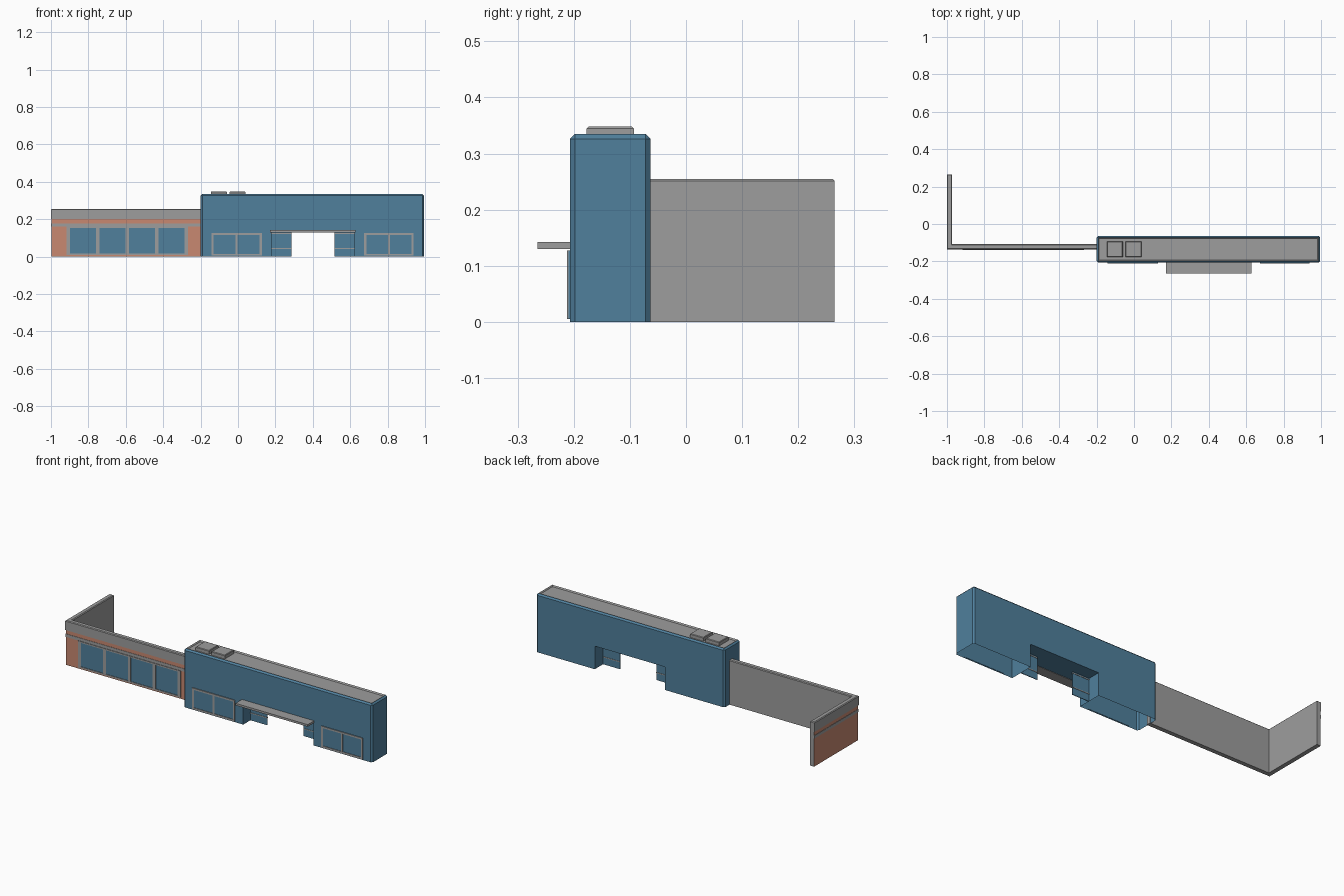
import bpy, bmesh
from mathutils import Vector

if "Cube" in bpy.data.objects:
    bpy.data.objects.remove(bpy.data.objects["Cube"])


def material(name, rgb):
    m = bpy.data.materials.new(name)
    m.diffuse_color = (*rgb, 1)
    m.use_nodes = True
    m.node_tree.nodes["Principled BSDF"].inputs["Base Color"].default_value = m.diffuse_color
    return m


BLUE = material("slate blue", (0.08, 0.215, 0.335))
GREY = material("mid grey", (0.34, 0.34, 0.34))
SALMON = material("salmon brick", (0.58, 0.25, 0.165))


def finish(bm, name, mats):
    bm.normal_update()
    me = bpy.data.meshes.new(name)
    bm.to_mesh(me)
    bm.free()
    for m in mats:
        me.materials.append(m)
    ob = bpy.data.objects.new(name, me)
    bpy.context.collection.objects.link(ob)
    return ob


def prism(points, offset):
    """Closed solid: a flat outline pushed along an offset."""
    bm = bmesh.new()
    face = bm.faces.new([bm.verts.new(p) for p in points])
    ext = bmesh.ops.extrude_face_region(bm, geom=[face])
    moved = [v for v in ext["geom"] if isinstance(v, bmesh.types.BMVert)]
    bmesh.ops.translate(bm, verts=moved, vec=Vector(offset))
    if not any(len(e.link_faces) == 1 for e in bm.edges):
        bmesh.ops.recalc_face_normals(bm, faces=bm.faces[:])
        return bm
    bm.faces.new([v for v in face.verts])
    bmesh.ops.recalc_face_normals(bm, faces=bm.faces[:])
    return bm


def box(name, x0, x1, y0, y1, z0, z1, mat, bevel=0):
    bm = prism([(x0, y0, z0), (x1, y0, z0), (x1, y1, z0), (x0, y1, z0)], (0, 0, z1 - z0))
    if bevel:
        top = [e for e in bm.edges if all(v.co.z > z1 - 1e-5 for v in e.verts)]
        bmesh.ops.bevel(bm, geom=top, offset=bevel, segments=1, affect='EDGES')
    return finish(bm, name, [mat])


# Main block: front outline with a passage notch, open underneath
X0, X1, Y0, Y1, TOP = -0.2, 0.995, -0.207, -0.063, 0.335
D0, D1, DH = 0.178, 0.622, 0.132
outline = [(X0, 0), (D0, 0), (D0, DH), (D1, DH), (D1, 0), (X1, 0), (X1, TOP), (X0, TOP)]
bm = prism([(x, Y0, z) for x, z in outline], (0, Y1 - Y0, 0))
rim = []
for e in bm.edges:
    a, b = (v.co for v in e.verts)
    at_top = min(a.z, b.z) > TOP - 1e-4
    corner = abs(a.z - b.z) > 0.3
    if at_top or corner:
        rim.append(e)
bmesh.ops.bevel(bm, geom=rim, offset=0.009, segments=1, affect='EDGES')
bm.normal_update()
roof = max((f for f in bm.faces if f.normal.z > 0.99), key=lambda f: f.calc_area())
roof.material_index = 1
ring = bmesh.ops.inset_region(bm, faces=[roof], thickness=0.007)
for f in ring["faces"]:
    f.material_index = 1
bmesh.ops.translate(bm, verts=roof.verts[:], vec=(0, 0, -0.008))
bm.normal_update()
under = [f for f in bm.faces if f.normal.z < -0.99 and f.calc_center_median().z < 0.01]
bmesh.ops.delete(bm, geom=under, context='FACES')
finish(bm, "main_block", [BLUE, GREY])

# Roof units
for i, x in enumerate((-0.145, -0.045)):
    box(f"roof_unit_{i + 1}", x, x + 0.085, -0.177, -0.093, 0.32, 0.348, GREY, 0.003)

# Entrance canopy
box("entrance_canopy", 0.17, 0.627, -0.265, -0.205, 0.13, 0.142, GREY)

# Glass side panels in the passage, with thin frame bars
for side, (a, b) in {"left": (D0, 0.285), "right": (0.515, D1)}.items():
    box(f"entrance_glass_{side}", a, b, -0.142, -0.138, 0, DH, BLUE)
    for j, z in enumerate((0.04, 0.122)):
        box(f"entrance_bar_{side}_{j + 1}", a, b, -0.144, -0.136, z, z + 0.005, GREY)


def window(name, x0, x1, z0, z1, wall_y, panes, edge, post):
    """Blue pane plate with a grey frame and posts in front of the wall."""
    box(name + "_glass", x0, x1, wall_y - 0.002, wall_y + 0.002, z0, z1, BLUE)
    y0, y1 = wall_y - 0.005, wall_y + 0.001
    box(name + "_sill", x0, x1, y0, y1, z0, z0 + edge, GREY)
    box(name + "_head", x0, x1, y0, y1, z1 - edge, z1, GREY)
    step = (x1 - x0 - post) / panes
    for i in range(panes + 1):
        x = x0 + i * step
        box(f"{name}_post_{i + 1}", x, x + post, y0, y1, z0 + edge, z1 - edge, GREY)


window("main_window_left", -0.142, 0.127, 0.005, 0.127, Y0, 2, 0.01, 0.011)
window("main_window_right", 0.675, 0.938, 0.005, 0.127, Y0, 2, 0.01, 0.011)


# L-shaped side wing: brick on the outer faces, grey inside
def corner_plan(out, z):
    return [(-1 + out, -0.136 + out, z), (-0.195, -0.136 + out, z), (-0.195, -0.108, z),
            (-0.972, -0.108, z), (-0.972, 0.265, z), (-1 + out, 0.265, z)]


bm = prism(corner_plan(0.003, 0), (0, 0, 0.2))
bm.normal_update()
for f in bm.faces:
    c = f.calc_center_median()
    outer = (f.normal.x < -0.9 and c.x < -0.98) or f.normal.y < -0.9
    f.material_index = 1 if outer else 0
finish(bm, "wing_wall", [GREY, SALMON])

# Parapet with a softened top edge
bm = prism(corner_plan(0, 0.2), (0, 0, 0.055))
top = [e for e in bm.edges if all(v.co.z > 0.254 for v in e.verts)
       and max(v.co.x for v in e.verts) - min(v.co.x for v in e.verts) != 0.028]
bmesh.ops.bevel(bm, geom=top, offset=0.004, segments=1, affect='EDGES')
finish(bm, "wing_parapet", [GREY])

# Grey string course around the brick, and the wing windows
box("wing_band_front", -0.999, -0.197, -0.135, -0.13, 0.161, 0.178, GREY)
box("wing_band_side", -0.999, -0.995, -0.135, 0.265, 0.161, 0.178, GREY)
window("wing_window", -0.917, -0.268, 0.008, 0.161, -0.133, 4, 0.008, 0.018)
